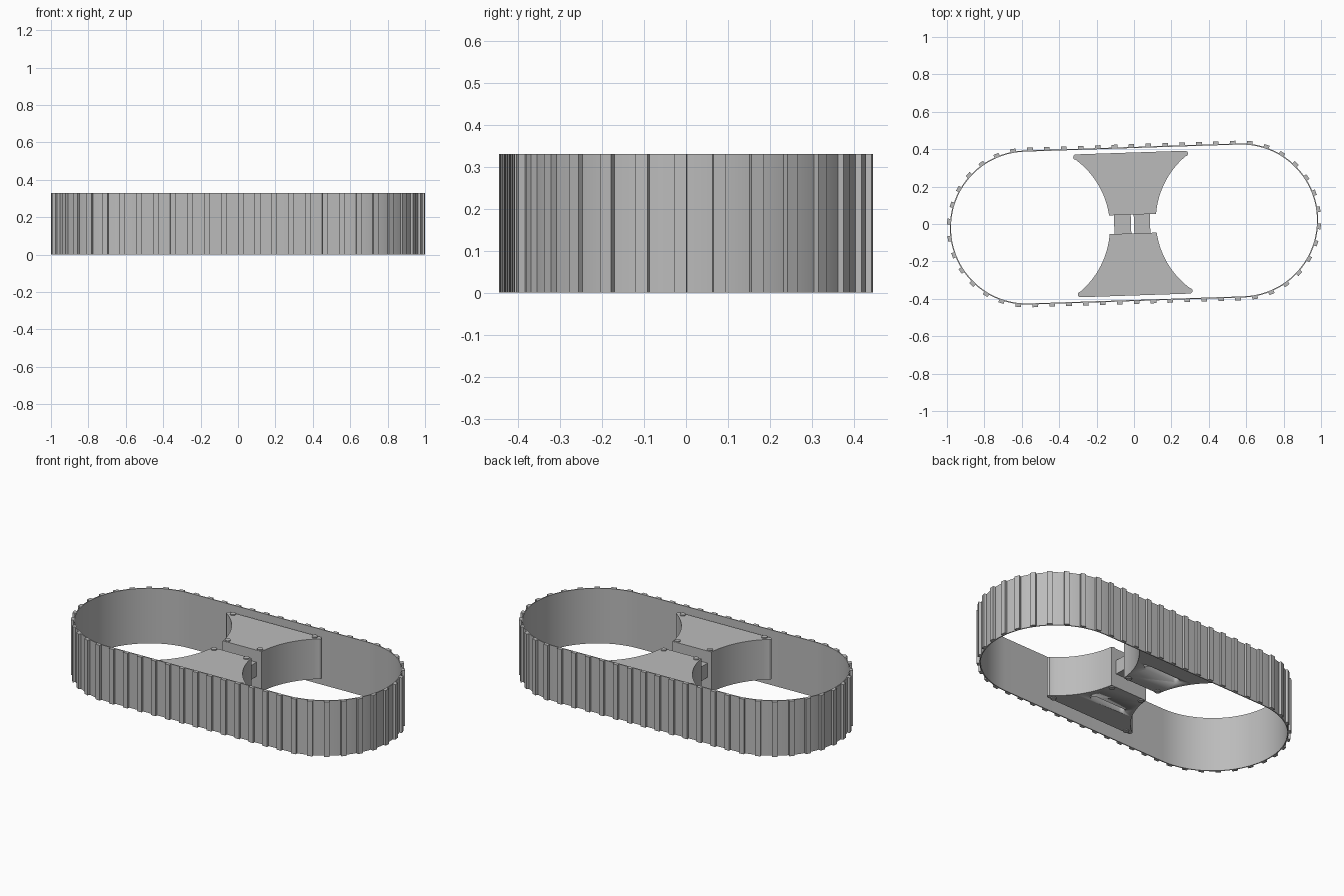
import bpy, bmesh, math
from mathutils import Matrix, Vector

cube = bpy.data.objects.get("Cube")
if cube:
    bpy.data.objects.remove(cube, do_unlink=True)

HEIGHT = 0.33
HALF = 0.573                 # wheel centre distance from the middle
RADIUS = 0.412               # outer radius of the belt
TILT = Matrix.Rotation(math.radians(1.9), 4, 'Z')
SHIFT = Matrix.Translation((-0.006, 0, 0))

grey = bpy.data.materials.new("mid_grey")
grey.use_nodes = True
grey.diffuse_color = (0.5, 0.5, 0.5, 1)
grey.node_tree.nodes["Principled BSDF"].inputs["Base Color"].default_value = (0.5, 0.5, 0.5, 1)


def finish(name, bm, matrix):
    """Turn a bmesh into a tilted, shaded object."""
    bmesh.ops.recalc_face_normals(bm, faces=bm.faces)
    bm.transform(matrix)
    mesh = bpy.data.meshes.new(name)
    bm.to_mesh(mesh)
    bm.free()
    mesh.materials.append(grey)
    obj = bpy.data.objects.new(name, mesh)
    bpy.context.collection.objects.link(obj)
    select(obj)
    bpy.ops.object.shade_smooth_by_angle(angle=math.radians(30))
    return obj


def select(obj):
    bpy.ops.object.select_all(action='DESELECT')
    obj.select_set(True)
    bpy.context.view_layer.objects.active = obj


def prism(bm, points, z0, z1):
    """Extrude a closed outline between two heights."""
    face = bm.faces.new([bm.verts.new((x, y, z0)) for x, y in points])
    top = bmesh.ops.extrude_face_region(bm, geom=[face])
    verts = [g for g in top["geom"] if isinstance(g, bmesh.types.BMVert)]
    bmesh.ops.translate(bm, verts=verts, vec=(0, 0, z1 - z0))


def arc(cx, cy, r, start, end, steps):
    angles = [math.radians(start + (end - start) * i / steps) for i in range(steps + 1)]
    return [(cx + r * math.cos(a), cy + r * math.sin(a)) for a in angles]


def stadium(half, r, steps=40):
    return arc(half, 0, r, -90, 90, steps) + arc(-half, 0, r, 90, 270, steps)


def box(bm, size, matrix):
    bmesh.ops.create_cube(bm, size=1, matrix=matrix @ Matrix.Diagonal((*size, 1)))


# Thin belt band
bm = bmesh.new()
rings = [[bm.verts.new((x, y, z)) for x, y in stadium(HALF, r)]
         for r, z in ((RADIUS, 0), (RADIUS, HEIGHT), (RADIUS - 0.006, HEIGHT), (RADIUS - 0.006, 0))]
count = len(rings[0])
for k in range(4):
    a, b = rings[k], rings[(k + 1) % 4]
    for i in range(count):
        j = (i + 1) % count
        bm.faces.new((a[i], a[j], b[j], b[i]))
finish("belt", bm, TILT)


# Evenly spaced tread bars around the belt
def belt_frame(s):
    """Position and outward angle at distance s from the middle of the back run."""
    run, bend = 2 * HALF, math.pi * RADIUS
    s %= run + bend
    if s < HALF:
        return Vector((s, RADIUS, 0)), math.pi / 2
    if s < HALF + bend:
        a = math.pi / 2 - (s - HALF) / RADIUS
        return Vector((HALF + RADIUS * math.cos(a), RADIUS * math.sin(a), 0)), a
    return Vector((run + bend - s, -RADIUS, 0)), -math.pi / 2


bm = bmesh.new()
PAIRS = 27
for i in range(PAIRS):
    pos, angle = belt_frame(i * (2 * HALF + math.pi * RADIUS) / PAIRS)
    for turn in (0, math.pi):
        place = (Matrix.Rotation(turn, 4, 'Z') @ Matrix.Translation(pos + Vector((0, 0, HEIGHT / 2)))
                 @ Matrix.Rotation(angle, 4, 'Z') @ Matrix.Translation((0.006, 0, 0)))
        box(bm, (0.018, 0.03, HEIGHT), place)
finish("belt_treads", bm, TILT)

# Waisted brackets whose sides follow the wheels
Z0, Z1 = 0.057, 0.297
right = arc(HALF, 0, 0.45, 173.6, 128.5, 16) + arc(0.292, 0.367, 0.015, -50, 90, 6)
outline = right + [(-x, y) for x, y in reversed(right)]
bolts = [(0.265, 0.365), (0.105, 0.068)]

for name, turn in (("back", 0), ("front", math.pi)):
    matrix = SHIFT @ TILT @ Matrix.Rotation(turn, 4, 'Z')
    bm = bmesh.new()
    prism(bm, outline, Z0, Z1)
    bracket = finish(name + "_bracket", bm, matrix)

    # Long slot in the underside
    bm = bmesh.new()
    slot = [(x, y + 0.22) for x, y in stadium(0.1, 0.02, 8)]
    prism(bm, slot, Z0 - 0.02, Z0 + 0.04)
    cutter = finish("slot_cutter", bm, matrix)
    cutter.hide_render = True
    cut = bracket.modifiers.new("slot", 'BOOLEAN')
    cut.operation = 'DIFFERENCE'
    cut.solver = 'EXACT'
    cut.object = cutter
    select(bracket)
    bpy.ops.object.modifier_apply(modifier=cut.name)
    bpy.data.objects.remove(cutter, do_unlink=True)

    # Bolt heads on both faces
    bm = bmesh.new()
    for x, y in bolts:
        for side in (-1, 1):
            for z in (Z0, Z1):
                bmesh.ops.create_cone(bm, cap_ends=True, segments=16, radius1=0.016, radius2=0.016,
                                      depth=0.012, matrix=Matrix.Translation((side * x, y, z)))
    finish(name + "_bolts", bm, matrix)

# Two short blocks joining the brackets
for name, x0, x1 in (("right_link", -0.1, -0.01), ("left_link", 0.006, 0.092)):
    bm = bmesh.new()
    box(bm, (x1 - x0, 0.11, 0.085), Matrix.Translation(((x0 + x1) / 2, 0, 0.182)))
    finish(name, bm, SHIFT @ TILT)
